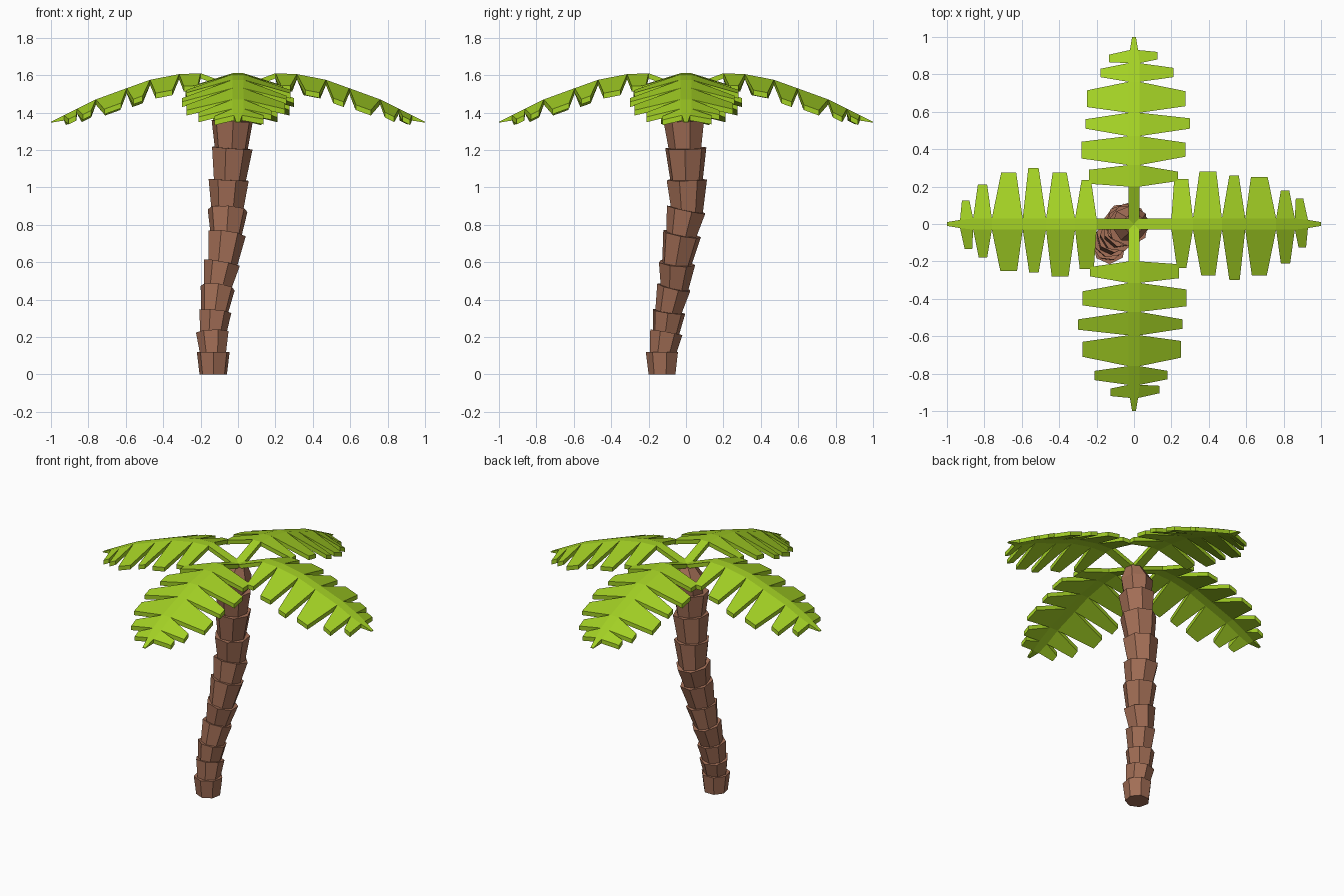
import bpy, bmesh, math
from mathutils import Vector, Matrix

if "Cube" in bpy.data.objects:
    bpy.data.objects.remove(bpy.data.objects["Cube"])


def material(name, rgb):
    m = bpy.data.materials.new(name)
    m.diffuse_color = (*rgb, 1)
    m.use_nodes = True
    m.node_tree.nodes["Principled BSDF"].inputs["Base Color"].default_value = m.diffuse_color
    return m


BARK = material("brown bark", (0.36, 0.155, 0.092))
LEAF = material("leaf green", (0.37, 0.64, 0.018))


def finish(bm, name, mat):
    bmesh.ops.recalc_face_normals(bm, faces=bm.faces)
    me = bpy.data.meshes.new(name)
    bm.to_mesh(me)
    bm.free()
    me.materials.append(mat)
    ob = bpy.data.objects.new(name, me)
    bpy.context.collection.objects.link(ob)
    return ob


# Trunk: rim centres (x, y, z) and rim radius of each flared segment
RIMS = [(-0.132, -0.125, 0.0, 0.075), (-0.132, -0.125, 0.12, 0.09),
        (-0.135, -0.107, 0.225, 0.09), (-0.125, -0.092, 0.335, 0.09),
        (-0.108, -0.062, 0.465, 0.094), (-0.083, -0.05, 0.595, 0.10),
        (-0.063, -0.022, 0.75, 0.105), (-0.055, 0.005, 0.88, 0.109),
        (-0.047, 0.002, 1.04, 0.111), (-0.035, -0.002, 1.21, 0.113),
        (-0.03, -0.007, 1.355, 0.113)]
SIDES = 7


def ring(bm, centre, radius, axis, turn):
    rot = Vector((0, 0, 1)).rotation_difference(axis)
    return [bm.verts.new(centre + rot @ Vector((radius * math.cos(turn + k * math.tau / SIDES),
                                                radius * math.sin(turn + k * math.tau / SIDES), 0)))
            for k in range(SIDES)]


def loft(bm, rings):
    for a, b in zip(rings, rings[1:]):
        for k in range(SIDES):
            j = (k + 1) % SIDES
            bm.faces.new((a[k], a[j], b[j], b[k]))
    bm.faces.new(rings[0][::-1])
    bm.faces.new(rings[-1])


def trunk_segment(name, stations, axis, turn):
    bm = bmesh.new()
    loft(bm, [ring(bm, c, r, axis, turn) for c, r in stations])
    finish(bm, name, BARK)


for i in range(len(RIMS) - 1):
    low, high = Vector(RIMS[i][:3]), Vector(RIMS[i + 1][:3])
    r_top = RIMS[i + 1][3]
    r_low = RIMS[0][3] if i == 0 else RIMS[i][3] * 0.78
    axis = (high - low).normalized()
    start = low if i == 0 else low - axis * 0.02
    trunk_segment(f"trunk_segment_{i + 1}", [(start, r_low), (high, r_top)], axis, 0.25 + 0.3 * i)

# Closed crown of the trunk
trunk_segment("trunk_crown", [(Vector((-0.03, -0.005, 1.335)), 0.085),
                              (Vector((-0.02, 0, 1.45)), 0.10),
                              (Vector((0, 0, 1.53)), 0.055)], Vector((0, 0, 1)), 0.6)

# Frond: arched midrib heights (distance, z)
ARCH = [(0.0, 1.535), (0.2, 1.61), (0.315, 1.605), (0.47, 1.575), (0.595, 1.53),
        (0.76, 1.47), (0.86, 1.42), (0.93, 1.385), (1.0, 1.35)]
# Leaflet outer edges (start, end, reach) on each side
LEFT = [(0.215, 0.29, 0.24), (0.35, 0.44, 0.28), (0.51, 0.56, 0.26),
        (0.625, 0.715, 0.25), (0.785, 0.83, 0.18), (0.865, 0.905, 0.135)]
RIGHT = [(0.23, 0.28, 0.235), (0.36, 0.435, 0.275), (0.51, 0.565, 0.30),
         (0.63, 0.71, 0.275), (0.785, 0.835, 0.21), (0.88, 0.92, 0.125)]
HALF, DROOP, THICK = 0.03, 0.31, 0.028


def arch_z(x):
    for (x0, z0), (x1, z1) in zip(ARCH, ARCH[1:]):
        if x <= x1:
            return z0 + (z1 - z0) * (x - x0) / (x1 - x0)
    return ARCH[-1][1]


def frond(name, angle):
    bm = bmesh.new()
    # flat midrib strip, tapering at the tip
    ribs = []
    for x, z in ARCH:
        w = 0.01 if x == 1.0 else HALF if x < 0.9 else 0.022
        ribs.append([bm.verts.new((x, s * w, z)) for s in (1, -1)])
    for a, b in zip(ribs, ribs[1:]):
        bm.faces.new((a[0], a[1], b[1], b[0]))
    # drooping leaflets on both sides
    for side, s, leaflets in ((0, 1, LEFT), (1, -1, RIGHT)):
        for i, (x0, x1, reach) in enumerate(leaflets):
            outer = [bm.verts.new((x, s * reach, arch_z(x) - DROOP * (reach - HALF)))
                     for x in (x0, x1)]
            quad = [ribs[i + 1][side], ribs[i + 2][side], outer[1], outer[0]]
            bm.faces.new(quad if s > 0 else quad[::-1])
    # thickness, thinning to the tip
    res = bmesh.ops.extrude_face_region(bm, geom=bm.faces[:], use_keep_orig=True)
    for v in res["geom"]:
        if isinstance(v, bmesh.types.BMVert):
            v.co.z -= THICK if v.co.x < 0.99 else 0.004
    bmesh.ops.transform(bm, matrix=Matrix.Rotation(angle, 4, 'Z'), verts=bm.verts)
    finish(bm, name, LEAF)


for k, where in enumerate(("right", "back", "left", "front")):
    frond(f"frond_{where}", k * math.pi / 2)
